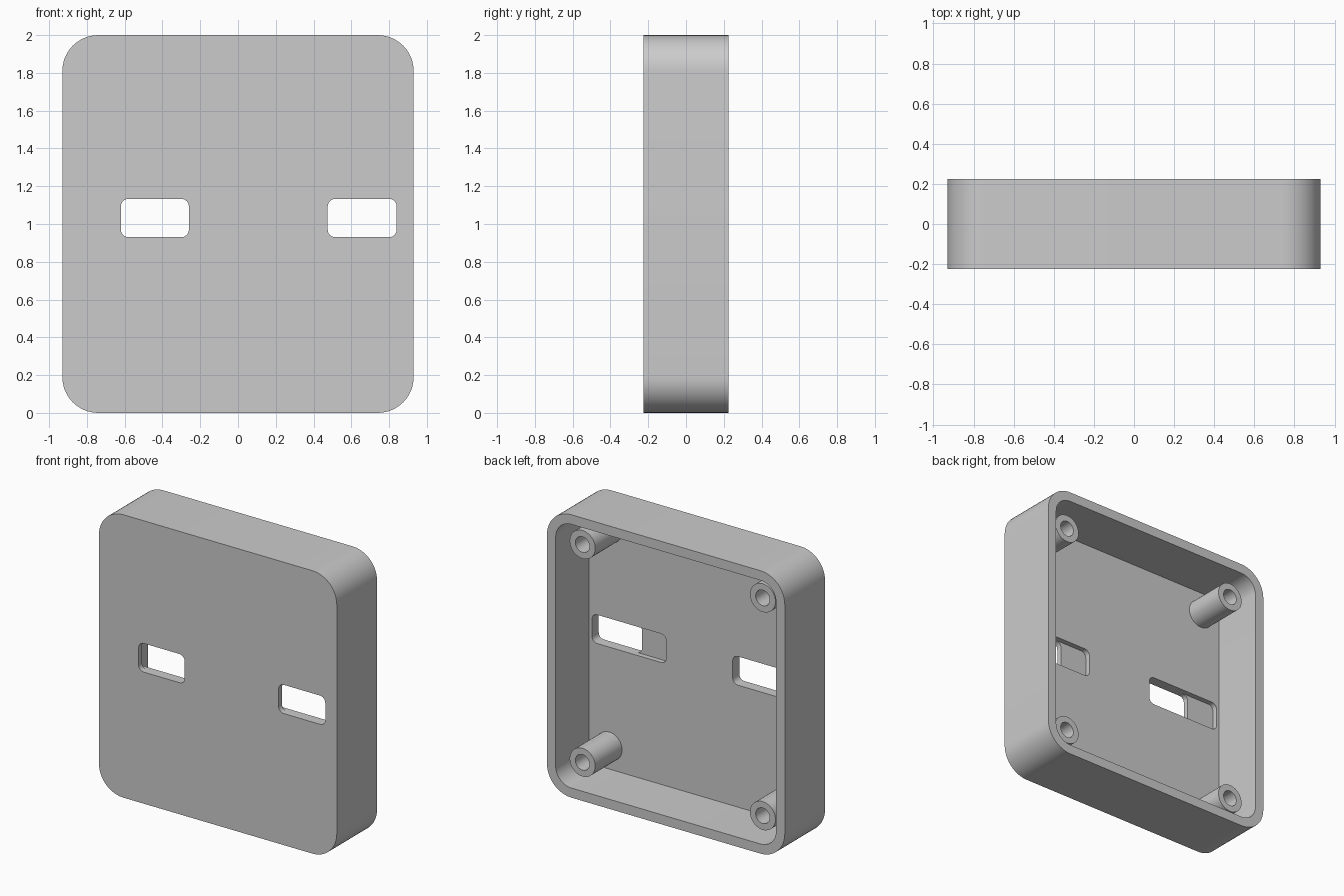
import bpy
import bmesh
from math import cos, sin, pi, radians

if "Cube" in bpy.data.objects:
    bpy.data.objects.remove(bpy.data.objects["Cube"])

# The single plastic colour
GREY = (0.6, 0.6, 0.6, 1)
plastic = bpy.data.materials.new("grey_plastic")
plastic.use_nodes = True
plastic.diffuse_color = GREY
plastic.node_tree.nodes["Principled BSDF"].inputs["Base Color"].default_value = GREY

FRONT, BACK = -0.225, 0.225
FLOOR, LEDGE, POST_TOP = -0.15, -0.187, 0.15
WALL, CORNER = 0.068, 0.19


def rounded_prism(name, x0, x1, z0, z1, y0, y1, radius, steps=12):
    """Rounded rectangle in x and z, extruded along y."""
    bm = bmesh.new()
    centres = [(x1 - radius, z1 - radius), (x0 + radius, z1 - radius),
               (x0 + radius, z0 + radius), (x1 - radius, z0 + radius)]
    ring = []
    for quarter, (cx, cz) in enumerate(centres):
        for i in range(steps + 1):
            a = (quarter + i / steps) * pi / 2
            ring.append(bm.verts.new((cx + radius * cos(a), y0, cz + radius * sin(a))))
    bmesh.ops.remove_doubles(bm, verts=ring, dist=1e-5)
    face = bm.faces.new(list(bm.verts))
    out = bmesh.ops.extrude_face_region(bm, geom=[face])
    for v in out["geom"]:
        if isinstance(v, bmesh.types.BMVert):
            v.co.y = y1
    bmesh.ops.recalc_face_normals(bm, faces=bm.faces)
    mesh = bpy.data.meshes.new(name)
    bm.to_mesh(mesh)
    bm.free()
    mesh.materials.append(plastic)
    obj = bpy.data.objects.new(name, mesh)
    bpy.context.collection.objects.link(obj)
    return obj


def cylinder(name, x, z, radius, y0, y1):
    return rounded_prism(name, x - radius, x + radius, z - radius, z + radius,
                         y0, y1, radius, 10)


def cut(obj, cutter):
    mod = obj.modifiers.new("cut", 'BOOLEAN')
    mod.operation = 'DIFFERENCE'
    mod.solver = 'EXACT'
    mod.object = cutter
    bpy.context.view_layer.objects.active = obj
    bpy.ops.object.modifier_apply(modifier=mod.name)
    bpy.data.objects.remove(cutter)


def smooth(obj):
    bpy.ops.object.select_all(action='DESELECT')
    obj.select_set(True)
    bpy.context.view_layer.objects.active = obj
    bpy.ops.object.shade_smooth_by_angle(angle=radians(30))


# Case: open-backed tray with rounded corners
case = rounded_prism("case", -0.93, 0.93, 0, 2, FRONT, BACK, CORNER)
cut(case, rounded_prism("cavity_cutter", -0.93 + WALL, 0.93 - WALL, WALL, 2 - WALL,
                        FLOOR, BACK + 0.1, CORNER - WALL))

# Port slots: wide recess inside, narrower opening through the front
for recess, opening in (((-0.84, -0.26), (-0.62, -0.26)),
                        ((0.26, 0.84), (0.475, 0.84))):
    cut(case, rounded_prism("recess_cutter", *recess, 0.93, 1.133, LEDGE, 0, 0.04, 6))
    cut(case, rounded_prism("opening_cutter", *opening, 0.93, 1.133,
                            FRONT - 0.1, 0, 0.04, 6))
smooth(case)

# Screw posts in the four corners
for x, side in ((-0.705, "right"), (0.705, "left")):
    for z, level in ((0.23, "lower"), (1.77, "upper")):
        post = cylinder(f"{level}_{side}_screw_post", x, z, 0.1, FLOOR - 0.01, POST_TOP)
        cut(post, cylinder("bore_cutter", x, z, 0.055, FLOOR, POST_TOP + 0.1))
        smooth(post)
